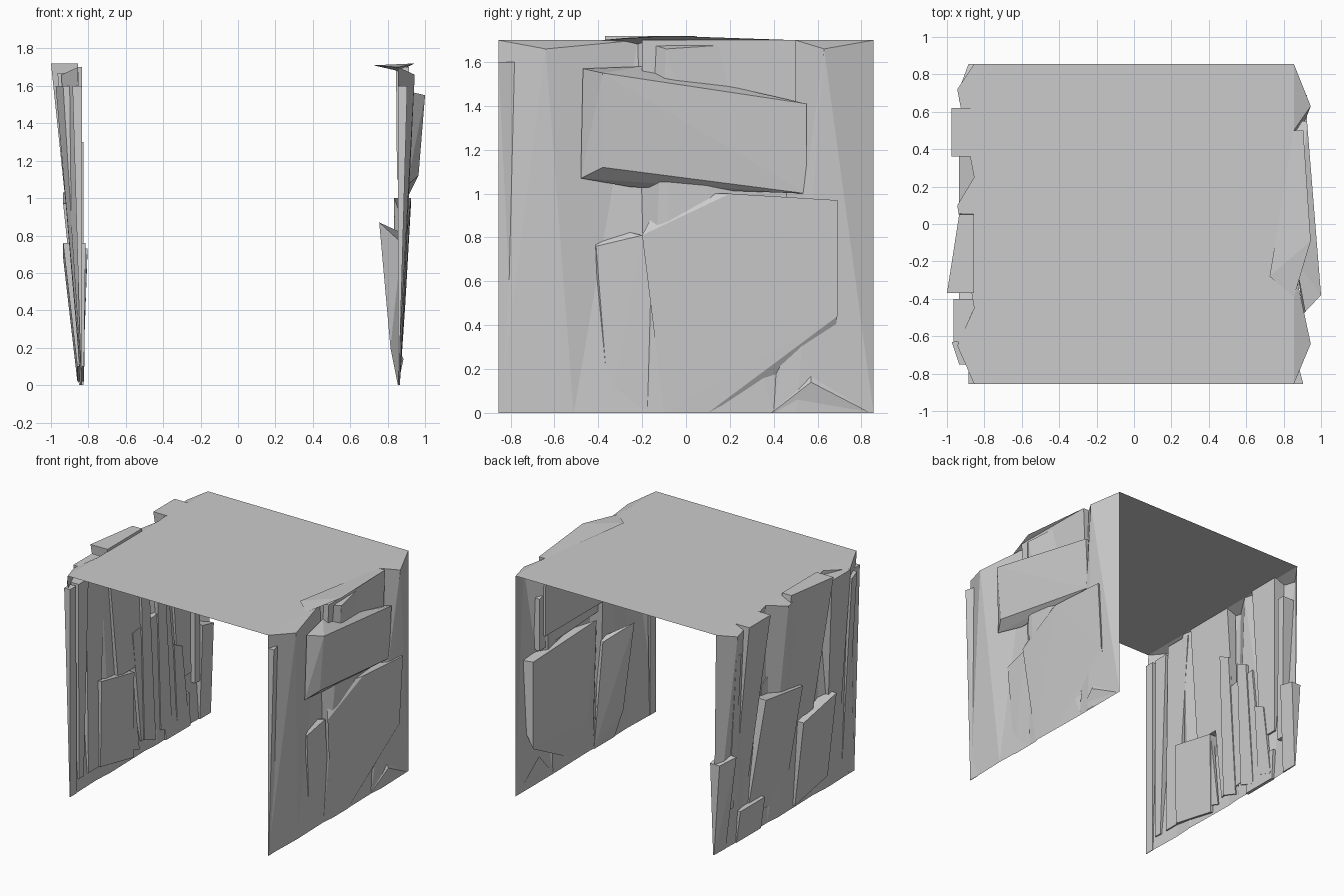
import bpy
import bmesh

cube = bpy.data.objects.get("Cube")
if cube:
    bpy.data.objects.remove(cube, do_unlink=True)

# One grey stone colour for everything
GREY = (0.6, 0.6, 0.6, 1)
stone = bpy.data.materials.new("grey_stone")
stone.use_nodes = True
stone.diffuse_color = GREY
stone.node_tree.nodes["Principled BSDF"].inputs["Base Color"].default_value = GREY

HEIGHT = 1.7
WALL = DEPTH = 0.855
LEFT, RIGHT = 1, -1


def finish(name, bm):
    """Turn a bmesh into a flat shaded stone object."""
    mesh = bpy.data.meshes.new(name)
    bm.to_mesh(mesh)
    bm.free()
    mesh.materials.append(stone)
    obj = bpy.data.objects.new(name, mesh)
    bpy.context.collection.objects.link(obj)


def toe(side):
    """The right wall leans in a little at its foot."""
    return min(side, 0) * 0.02


def hull(name, side, points):
    """Faceted rock around corners given as (bulge from the wall, y, z)."""
    bm = bmesh.new()
    for bulge, y, z in points:
        bm.verts.new((side * (WALL + bulge), y, max(z, 0)))
    bmesh.ops.convex_hull(bm, input=bm.verts)
    loose = [v for v in bm.verts if not v.link_faces]
    bmesh.ops.delete(bm, geom=loose, context='VERTS')
    bmesh.ops.recalc_face_normals(bm, faces=bm.faces)
    finish(name, bm)


def slab(name, side, front, back, bottom, top, bulge, end_bulge=None,
         inset=0.02, drop=0, lean=0, narrow=0, foot=0.1):
    """Slab through the wall; its bulge fades to the given share at the foot."""
    end_bulge = bulge if end_bulge is None else end_bulge
    ends = ((front, lean, 0, bulge), (back, lean - narrow, drop, end_bulge))
    points = []
    for y, shift, fall, out in ends:
        for x in (out, -inset):
            points.append((x, y, top - fall))
            points.append((x * foot + toe(side), y + shift, bottom - fall))
    hull(name, side, points)


def folded_wall(name, side, folds):
    """Thin wall skin whose every second fold stands out under the roof."""
    bm = bmesh.new()
    columns = []
    for i, y in enumerate(folds):
        peak = i % 2
        foot_y = y if abs(y) == DEPTH else y * 0.8
        column = ((WALL, y, HEIGHT),
                  (WALL + peak * 0.09, y, HEIGHT - peak * 0.04),
                  (WALL + peak * 0.01 + toe(side), foot_y, 0))
        columns.append([bm.verts.new((side * x, y, z)) for x, y, z in column])
    for a, b in zip(columns, columns[1:]):
        for row in range(len(a) - 1):
            quad = [a[row], a[row + 1], b[row + 1], b[row]]
            bm.faces.new(quad[::side])
    bmesh.ops.triangulate(bm, faces=bm.faces)
    bmesh.ops.dissolve_degenerate(bm, dist=0.001, edges=bm.edges)
    finish(name, bm)


# Flat roof
roof = bmesh.new()
bmesh.ops.create_grid(roof, x_segments=1, y_segments=1, size=WALL)
bmesh.ops.translate(roof, verts=roof.verts, vec=(0, 0, HEIGHT))
finish("roof", roof)

# Folded wall skins
folded_wall("left_wall", LEFT, (-DEPTH, -0.64, -0.22, -0.09, 0.5, 0.63, DEPTH))
folded_wall("right_wall", RIGHT, (-DEPTH, -0.65, -0.45, 0.1, 0.25, 0.72, DEPTH))

# Left wall: broad stones
slab("left_front_strip", LEFT, front=-DEPTH, back=-0.78, bottom=0, top=1.6,
     bulge=0.05, end_bulge=0.03, inset=0)
hull("left_upper_slab", LEFT, (
    (0.145, -0.38, 1.55), (0.11, -0.38, 1.12), (0.07, 0.55, 1.41), (0.05, 0.55, 1),
    (0.06, -0.47, 1.57), (0.05, -0.48, 1.07), (0.02, -0.25, 1.03),
    (0.01, -0.2, 1.58), (0.01, 0.55, 1.4), (0.01, 0.55, 1)))
hull("left_lower_panel", LEFT, (
    (0.05, -0.2, 0.81), (0.07, 0.2, 1), (0.07, 0.69, 0.97), (0.04, 0.69, 0.44),
    (0.03, 0.39, 0.38), (0.01, 0.1, 0), (0.01, -0.1, 0),
    (-0.02, 0.67, 0.97), (-0.02, 0.67, 0.3), (-0.02, -0.1, 1), (-0.02, 0, 0.3)))
slab("left_back_slab", LEFT, front=-0.2, back=0.5, bottom=1.1, top=HEIGHT,
     bulge=0.06, end_bulge=0.05, inset=0.01, foot=0.5)
hull("left_wedge", LEFT, (
    (0.02, -0.41, 0.76), (0.03, -0.2, 0.81), (-0.1, -0.45, 0.87),
    (-0.02, -0.18, 0.8), (0, -0.1, 0), (0, -0.35, 0), (-0.04, -0.4, 0.2)))
hull("left_roof_chip", LEFT, (
    (-0.13, -0.28, 1.71), (0.09, -0.09, 1.72), (0, -0.39, HEIGHT),
    (0.05, 0.5, HEIGHT), (0, 0.5, HEIGHT), (0, -0.2, 1.68)))
hull("left_corner_foot", LEFT, (
    (0, 0.39, 0), (0.03, 0.57, 0.14), (0, 0.84, 0), (0, 0.57, 0.2)))

# Right wall: tall upright stones
slab("right_back_column", RIGHT, front=0.36, back=0.62, bottom=0.4, top=HEIGHT,
     bulge=0.12, lean=0.1, narrow=0.1)
slab("right_top_block", RIGHT, front=-0.37, back=0.05, bottom=0.7, top=1.72,
     bulge=0.145, end_bulge=0.08, inset=0, lean=0.1, foot=0.4)
slab("right_middle_block", RIGHT, front=-0.09, back=0.36, bottom=0.1, top=0.97,
     bulge=0.08, drop=-0.06, lean=0.1)
slab("right_leaning_block", RIGHT, front=-0.5, back=-0.1, bottom=0.1, top=0.76,
     bulge=0.08, inset=0.04, drop=0.08, foot=0.3)
slab("right_front_column", RIGHT, front=-0.75, back=-0.63, bottom=0.1, top=1.6,
     bulge=0.08, end_bulge=0.12, narrow=0.06)
slab("right_front_panel", RIGHT, front=-0.63, back=-0.4, bottom=0.1, top=1.67,
     bulge=0.11, inset=0, narrow=0.1)
slab("right_front_strip", RIGHT, front=-DEPTH, back=-0.78, bottom=0, top=1.6,
     bulge=0.03)
slab("right_back_post", RIGHT, front=0.72, back=DEPTH, bottom=0, top=0.73,
     bulge=0.08, end_bulge=0.03, inset=0.05, drop=0.03)
slab("right_low_stone", RIGHT, front=0.3, back=0.6, bottom=0, top=0.25,
     bulge=0.03, foot=0.5)
slab("right_back_strip", RIGHT, front=0.66, back=0.72, bottom=0.3, top=1.5,
     bulge=0.08, foot=0.4)

# Thin upright splinters along the inner face of the right wall
for i, top in enumerate((0.6, 0.7, 1.3, 1.15, 0.7)):
    start = i * 0.2 - 0.4
    slab("inner_splinter_" + "abcde"[i], RIGHT, front=start, back=start + 0.1,
         bottom=0.1, top=top, bulge=0, inset=0.03, drop=0.05, lean=0.04,
         narrow=-0.04, foot=0.3)
